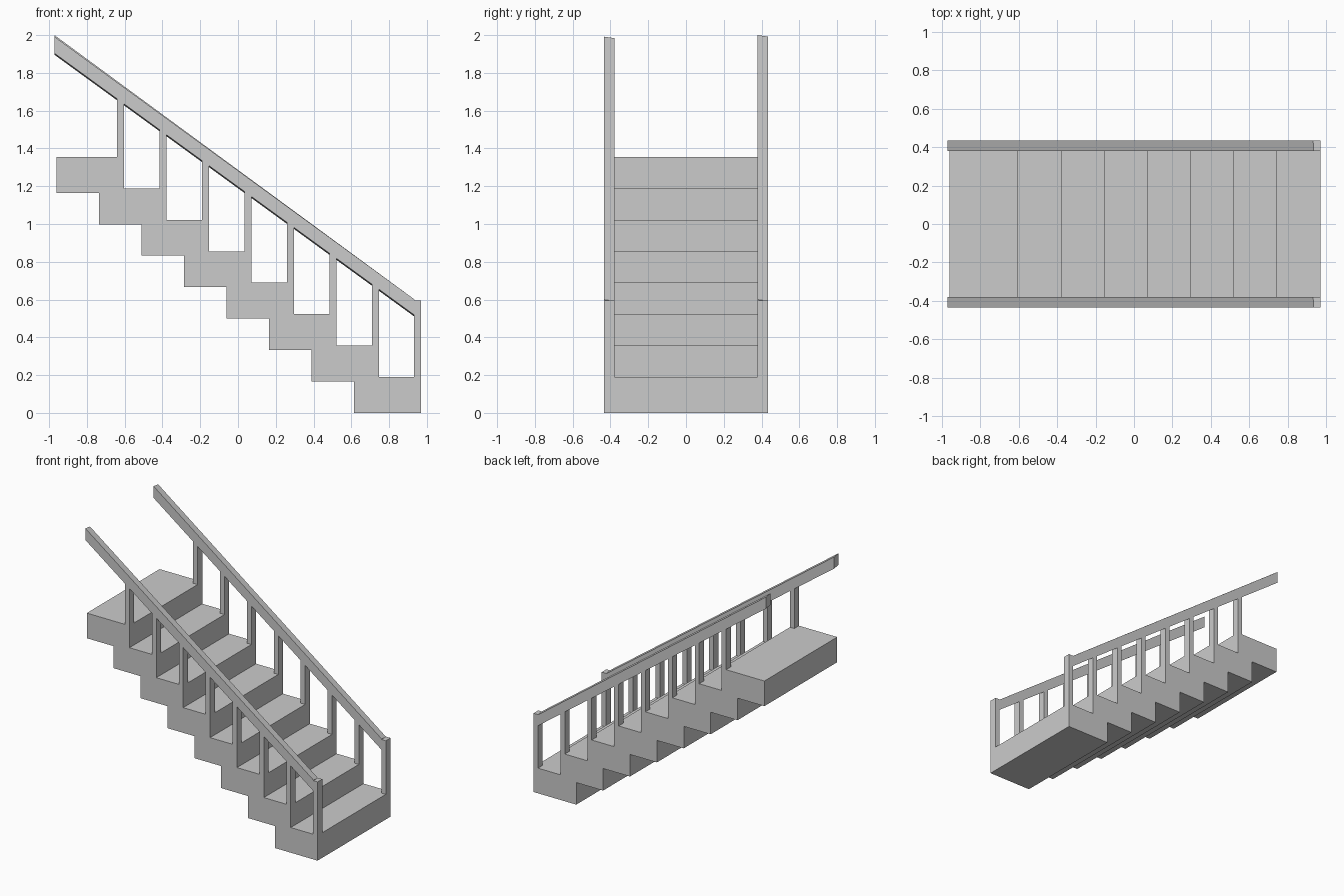
import bpy, bmesh

if "Cube" in bpy.data.objects:
    bpy.data.objects.remove(bpy.data.objects["Cube"])

RUN, RISE, N = 0.2247, 0.1664, 8
XR, DEPTH, THICK = 0.97, 0.357, 0.19   # front edge, step depth, step thickness
W, INNER = 0.435, 0.379                # stair half width, inner face of railing


def prism(name, profile, y0, y1, roll=0.0):
    """Extrude an x-z profile along y; roll drops the +y side slightly."""
    bm = bmesh.new()
    face = bm.faces.new([bm.verts.new((x, y0, z)) for x, z in profile])
    ext = bmesh.ops.extrude_face_region(bm, geom=[face])
    for v in ext["geom"]:
        if isinstance(v, bmesh.types.BMVert):
            v.co.y = y1
            v.co.z -= roll
    bmesh.ops.recalc_face_normals(bm, faces=bm.faces)
    me = bpy.data.meshes.new(name)
    bm.to_mesh(me)
    bm.free()
    ob = bpy.data.objects.new(name, me)
    bpy.context.collection.objects.link(ob)
    return ob


# Stepped flight: treads up the top side, matching soffit down the underside
upper, lower = [], []
for i in range(N):
    x, z = XR - i * RUN, i * RISE
    upper += [(x, z + THICK - RISE if i else 0), (x, z + THICK)]
    lower += [(x - DEPTH, z), (x - DEPTH, z + (RISE if i < N - 1 else THICK))]
lower.pop()
upper.append((XR - (N - 1) * RUN - DEPTH, (N - 1) * RISE + THICK))
prism("stair_flight", upper + lower[::-1], -W, W)


def rail_z(x):
    """Height of the underside of the handrail."""
    return 1.91 - 0.7316 * (x + 0.97)


for side, y0, y1, lift in (("front", -W, -INNER, -0.008), ("back", INNER, W, 0.0)):
    # Balusters, one at the front edge of every step
    for i in range(N):
        x1 = XR - i * RUN
        x0, zb = x1 - 0.037, i * RISE + THICK
        t0 = rail_z(x0) + 0.01 if i else 0.595
        t1 = rail_z(x1) + 0.01 if i else 0.595
        prism(f"{side}_baluster_{i + 1}",
              [(x0, zb), (x1, zb), (x1, t1), (x0, t0)], y0, y1)
    # Sloping handrail with a slight roll
    prism(f"{side}_handrail",
          [(-0.972, 1.912 + lift), (0.935, 0.517), (0.935, 0.6), (-0.972, 2.0 + lift)],
          y0, y1, 0.008)
